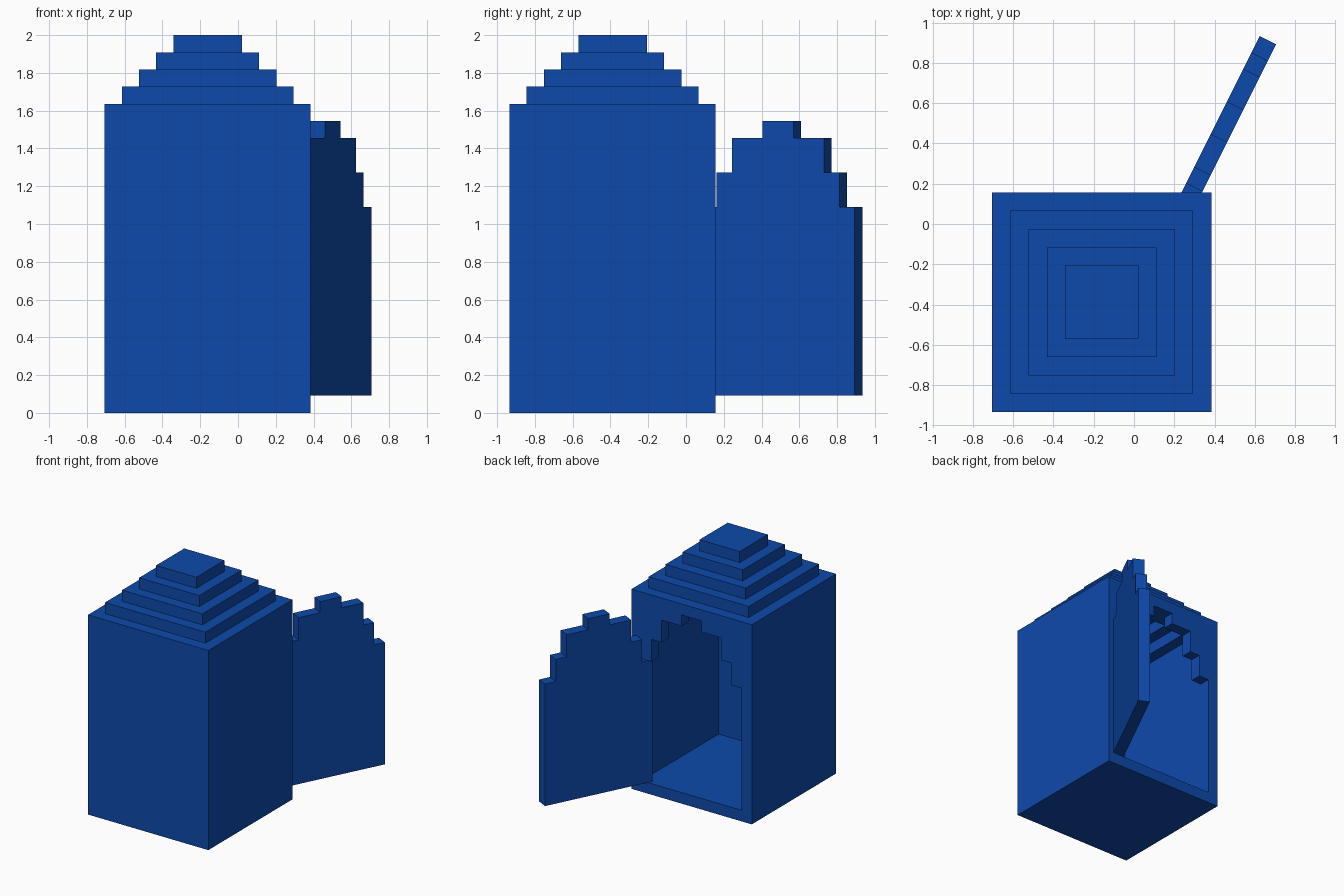
import bpy, bmesh, math
from mathutils import Vector

if "Cube" in bpy.data.objects:
    bpy.data.objects.remove(bpy.data.objects["Cube"])

U = 2 / 22                                  # one block
X0, Y0 = -0.706, -0.934                     # front left corner of the cabinet

blue = bpy.data.materials.new("deep blue")
blue.diffuse_color = (0.0042, 0.068, 0.41, 1)
blue.use_nodes = True
blue.node_tree.nodes["Principled BSDF"].inputs["Base Color"].default_value = blue.diffuse_color

# left half of the stepped door outline, in blocks (x, z); centre is x = 6
STEPS = [(1, 12), (2, 12), (2, 14), (3, 14), (3, 16), (5, 16), (5, 17)]


def finish(bm, name):
    bmesh.ops.remove_doubles(bm, verts=bm.verts, dist=1e-5)
    bmesh.ops.recalc_face_normals(bm, faces=bm.faces)
    me = bpy.data.meshes.new(name)
    bm.to_mesh(me)
    bm.free()
    me.materials.append(blue)
    ob = bpy.data.objects.new(name, me)
    bpy.context.collection.objects.link(ob)
    return ob


def face(bm, pts):
    return bm.faces.new([bm.verts.new((X0 + x * U, Y0 + y * U, z * U)) for x, y, z in pts])


def square(inset, z):
    a, b = inset, 12 - inset
    return [(a, a, z), (b, a, z), (b, b, z), (a, b, z)]


def stepped_hull(bm, levels):
    """Stacked squares joined into a stepped pyramid; back of the lowest wall stays open."""
    rings = [square(i, z) for i, z in levels]
    for n, (r, s) in enumerate(zip(rings, rings[1:])):
        for k in range(4):
            if n == 0 and k == 2:
                continue
            j = (k + 1) % 4
            face(bm, [r[k], r[j], s[j], s[k]])
    face(bm, rings[0])
    face(bm, rings[-1])


# cabinet: hollow shell one block thick, with a stepped roof inside and out
bm = bmesh.new()
outer, inner = [(0, 0)], [(1, 1)]
for i in range(5):
    outer += [(i, 18 + i)] + ([(i + 1, 18 + i)] if i < 4 else [])
    inner += [(i + 1, 17 + i)] + ([(i + 2, 17 + i)] if i < 4 else [])
stepped_hull(bm, outer)
stepped_hull(bm, inner)

# back wall with the stepped doorway, built as two mirrored halves
for m in (lambda x: x, lambda x: 12 - x):
    doorway = [(6, 1), (1, 1)] + STEPS + [(6, 17)]
    face(bm, [(m(x), 12, z) for x, z in [(0, 0), (6, 0)] + doorway + [(6, 18), (0, 18)]])
    face(bm, [(m(x), 11, z) for x, z in STEPS + [(1, 17)]])
    for (x1, z1), (x2, z2) in zip(doorway, doorway[1:]):
        face(bm, [(m(x1), 11, z1), (m(x2), 11, z2), (m(x2), 12, z2), (m(x1), 12, z1)])
finish(bm, "cabinet")

# door: same stepped outline as the doorway, swung open
bm = bmesh.new()
half = [(1, 1)] + STEPS
outline = half + [(12 - x, z) for x, z in reversed(half)]
front = bm.faces.new([bm.verts.new(((x - 1) * U, 0, z * U)) for x, z in outline])
ext = bmesh.ops.extrude_face_region(bm, geom=[front])
bmesh.ops.translate(bm, vec=Vector((0, U, 0)),
                    verts=[v for v in ext["geom"] if isinstance(v, bmesh.types.BMVert)])
door = finish(bm, "door")
door.location = (0.299, 0.080, 0)
door.rotation_euler.z = math.atan2(2, 1)
